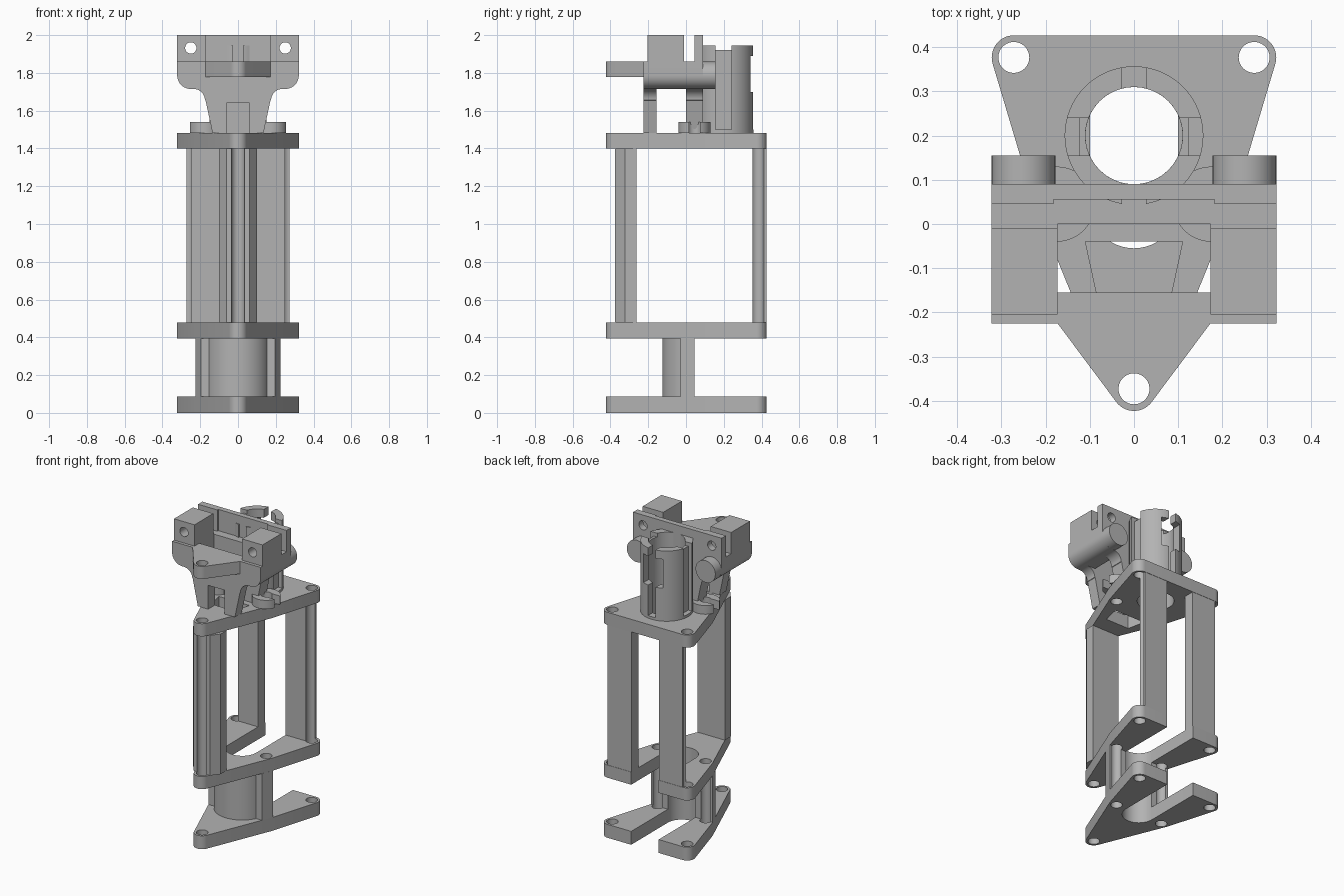
import bpy, bmesh
from math import cos, sin, radians

cube = bpy.data.objects.get("Cube")
if cube:
    bpy.data.objects.remove(cube, do_unlink=True)

grey = bpy.data.materials.new("plain grey")
grey.use_nodes = True
COLOUR = (0.45, 0.45, 0.45, 1)
grey.diffuse_color = COLOUR
grey.node_tree.nodes["Principled BSDF"].inputs["Base Color"].default_value = COLOUR


def arc(cx, cy, r, start, end, n=12):
    angles = [radians(start + (end - start) * i / n) for i in range(n + 1)]
    return [(cx + r * cos(a), cy + r * sin(a)) for a in angles]


def circle(cx, cy, r, n=40):
    return arc(cx, cy, r, 0, 360, n)[:-1]


def rect(x0, x1, y0, y1):
    return [(x0, y0), (x1, y0), (x1, y1), (x0, y1)]


def flip(points):
    return [(-x, y) for x, y in reversed(points)]


def mirrored(half):
    return half + flip(half)


def prism(name, outline, low, high, axis="z"):
    """Extrude an outline: x,y along z or x,z along y."""
    place = (lambda p, h: (p[0], p[1], h)) if axis == "z" else (lambda p, h: (p[0], h, p[1]))
    bm = bmesh.new()
    ends = [[bm.verts.new(place(p, h)) for p in outline] for h in (low, high)]
    bm.faces.new(ends[0])
    bm.faces.new(ends[1])
    for i in range(len(outline)):
        j = (i + 1) % len(outline)
        bm.faces.new((ends[0][i], ends[0][j], ends[1][j], ends[1][i]))
    bmesh.ops.recalc_face_normals(bm, faces=bm.faces)
    mesh = bpy.data.meshes.new(name)
    bm.to_mesh(mesh)
    bm.free()
    mesh.materials.append(grey)
    obj = bpy.data.objects.new(name, mesh)
    bpy.context.collection.objects.link(obj)
    return obj


def cut(obj, *cutters):
    """Subtract (outline, low, high, axis) prisms and bake the result."""
    helpers = []
    for c in cutters:
        tool = prism("cutter", *c)
        tool.hide_render = True
        mod = obj.modifiers.new("cut", "BOOLEAN")
        mod.operation, mod.solver, mod.object = "DIFFERENCE", "EXACT", tool
        helpers.append(tool)
    graph = bpy.context.evaluated_depsgraph_get()
    baked = bpy.data.meshes.new_from_object(obj.evaluated_get(graph))
    obj.modifiers.clear()
    obj.data = baked
    for tool in helpers:
        bpy.data.objects.remove(tool, do_unlink=True)
    return obj


# Shared plan positions
BX, BY, FY = 0.272, 0.377, -0.373      # corner bolts
SX, SY = 0.174, 0.045                  # side bolts
TY = 0.2                               # tube centre
BOLT = 0.035
corner_bolts = [(circle(x, y, BOLT), -1, 3) for x, y in ((BX, BY), (-BX, BY), (0, FY))]
side_bolts = [(circle(s * SX, SY, BOLT), -1, 3) for s in (1, -1)]

# Three triangular plates
plate = mirrored(arc(BX, BY, 0.05, 90, -17) + [(0.225, SY)] + arc(0, FY, 0.05, -23, -88))
slot = [(0.1, 0.6)] + arc(0, SY, 0.1, 0, -180, 24) + [(-0.1, 0.6)]
window = mirrored([(0.11, -0.04), (0.085, -0.155)])
for name, low, high in (("bottom_plate", 0, 0.088), ("middle_plate", 0.395, 0.478)):
    cut(prism(name, plate, low, high), (slot, -1, 3), *corner_bolts, *side_bolts)
cut(prism("top_plate", plate, 1.4, 1.483), (circle(0, TY, 0.11), -1, 3),
    (window, -1, 3), *corner_bolts, *side_bolts)

# Half-round motor cradle with side flanges
cradle = mirrored([(0.1, SY), (0.225, SY), (0.195, -0.03)] + arc(0, SY, 0.17, -26, -88))
cradle = [p for p in cradle if p[0] != 0]
cradle_solid = prism("motor_cradle", cradle, 0.088, 0.395)
cut(cradle_solid, (slot, -1, 3), *side_bolts)

# Uprights between middle and top plates
front = mirrored([(0.1, -0.262), (0.1, -0.323), (0.06, -0.375)])
cut(prism("front_upright", front, 0.478, 1.4), corner_bolts[2])
for i, side in enumerate(("left", "right")):
    s = 1 - 2 * i
    post = [(s * x, y) for x, y in rect(0.1, BX, 0.352, 0.425)]
    cut(prism(side + "_back_upright", post, 0.478, 1.4), corner_bolts[i])

    # Slotted bolt collar on the top plate
    gap = [(s * x, y) for x, y in rect(SX, 0.3, 0.017, 0.073)]
    cut(prism(side + "_bolt_collar", circle(s * SX, SY, 0.085), 1.483, 1.54),
        side_bolts[i], (gap, 1, 2))

# Split holder tube with snap hooks
tube = prism("holder_tube", circle(0, TY, 0.157, 64), 1.483, 1.945)
cut(tube, (circle(0, TY, 0.11, 48), 1, 3),
    (rect(-0.027, 0.027, -0.1, 0.5), 1.5, 3),
    (rect(-0.07, 0.07, 0.25, 0.5), 1.7, 1.89),
    (rect(-0.3, 0.3, 0.155, 0.24), 1.92, 3),
    (rect(0.125, 0.3, 0.155, 0.24), 1.5, 3),
    (rect(-0.3, -0.125, 0.155, 0.24), 1.5, 3))

# Bracket walls: tapered foot, filleted waist, wide rounded shoulders
shoulder = arc(0.25, 1.787, 0.072, -90, 0) + [(0.322, 1.86)]
wall = mirrored([(0.135, 1.483), (0.172, 1.655)] + arc(0.235, 1.655, 0.06, 178, 92) + shoulder)
cut(prism("bracket_front_wall", wall, -0.225, -0.155, "y"),
    (rect(-0.06, 0.06, 1.4, 1.64), -0.5, 0, "y"))
cut(prism("bracket_back_wall", wall, 0, 0.09, "y"),
    (circle(0, TY, 0.11, 48), 1, 3))

# Bracket arms, rear lobes and drilled rod blocks
HOLE_Z = 1.932
rod_holes = [(circle(s * 0.25, HOLE_Z, 0.03, 32), -1, 1, "y") for s in (1, -1)]
arm = [(0.173, 1.715)] + shoulder + [(0.173, 1.86)]
block = rect(0.173, 0.322, 1.86, 2.0)
for i, side in enumerate(("left", "right")):
    s = 1 - 2 * i

    def turn(points):
        return points if s == 1 else flip(points)

    prism(side + "_arm", turn(arm), -0.155, 0, "y")
    prism(side + "_rear_lobe", circle(s * 0.25, 1.787, 0.072), 0.09, 0.155, "y")
    cut(prism(side + "_rod_block", turn(block), -0.205, -0.01, "y"), rod_holes[i])

# Upright rear rail, thicker at both ends
rail = mirrored([(0.322, 0.09), (0.322, 0.045), (0.182, 0.045), (0.182, 0.055)])
cut(prism("rear_rail", rail, 1.86, 2.0), *rod_holes)

# Pointed nose plate with bolt hole
nose = mirrored([(0.173, -0.225)] + arc(0, FY, 0.05, -36, -88))
cut(prism("nose_plate", nose, 1.778, 1.86), corner_bolts[2])

# Smooth only the round surfaces
bpy.ops.object.select_all(action="DESELECT")
for obj in bpy.context.scene.objects:
    if obj.type == "MESH":
        obj.select_set(True)
        bpy.context.view_layer.objects.active = obj
bpy.ops.object.shade_smooth_by_angle(angle=radians(30))
